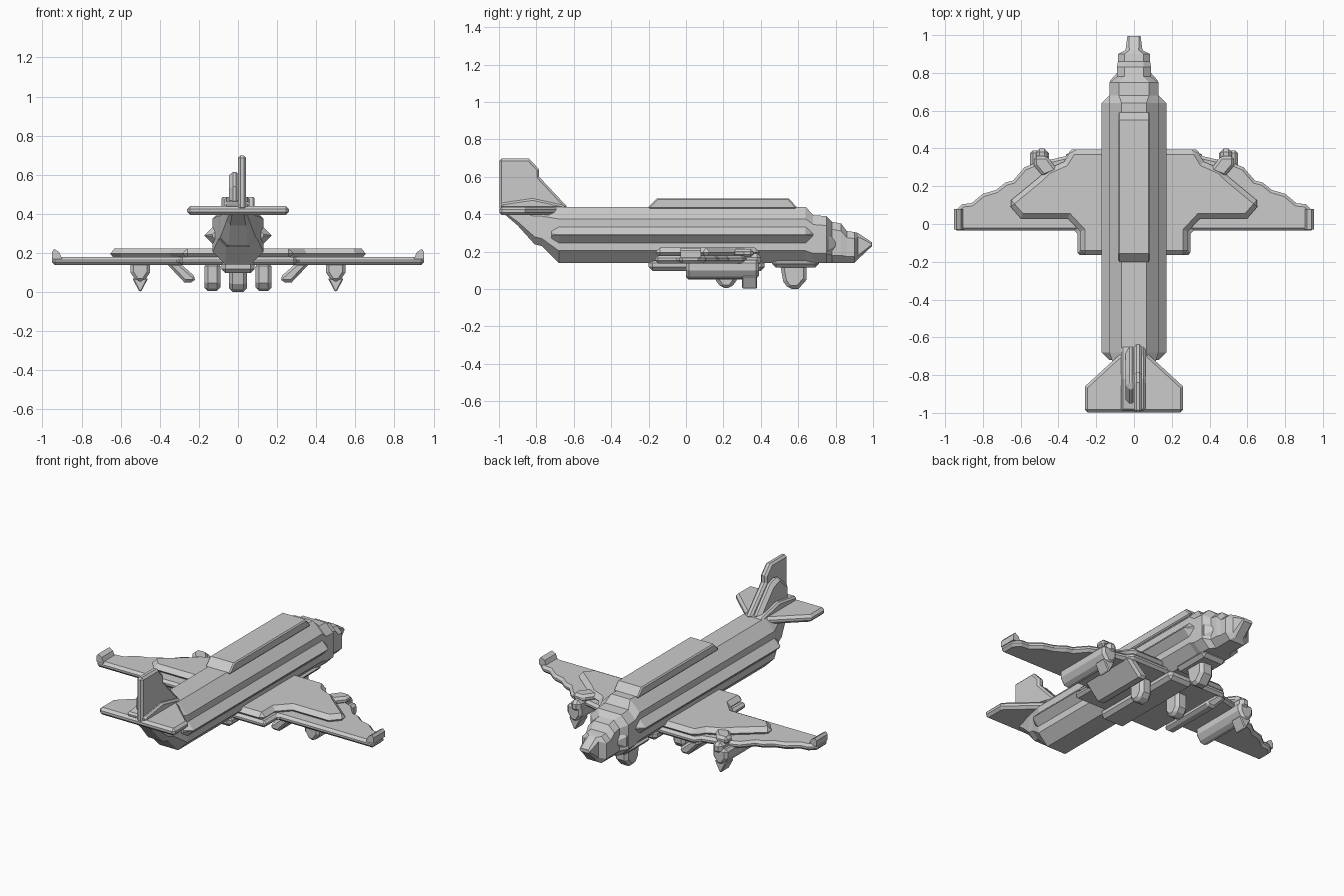
import bpy, bmesh
from mathutils import Vector


def finish(name, bm, bevel=0.0, mirror=False):
    bmesh.ops.recalc_face_normals(bm, faces=bm.faces)
    me = bpy.data.meshes.new(name)
    bm.to_mesh(me)
    bm.free()
    ob = bpy.data.objects.new(name, me)
    bpy.context.collection.objects.link(ob)
    if bevel:
        m = ob.modifiers.new("chamfer", 'BEVEL')
        m.width, m.segments, m.limit_method = bevel, 1, 'ANGLE'
        m.angle_limit = 0.9
    if mirror:
        ob.modifiers.new("mirror", 'MIRROR').use_mirror_merge = False
    return ob


def prism(name, pts, axis, a, b, bevel=0.0, mirror=False):
    """Extrude a 2D outline along an axis from a to b."""
    place = {'x': lambda p, t: (t, p[0], p[1]),
             'y': lambda p, t: (p[0], t, p[1]),
             'z': lambda p, t: (p[0], p[1], t)}[axis]
    bm = bmesh.new()
    lo = [bm.verts.new(place(p, a)) for p in pts]
    hi = [bm.verts.new(place(p, b)) for p in pts]
    bm.faces.new(lo)
    bm.faces.new(hi)
    for i in range(len(pts)):
        j = (i + 1) % len(pts)
        bm.faces.new((lo[i], lo[j], hi[j], hi[i]))
    return finish(name, bm, bevel, mirror)


def loft(name, sections):
    """Join eight-sided sections (y, half width, bottom, top, corner cut)."""
    bm = bmesh.new()
    rings = []
    for y, w, z0, z1, c in sections:
        ring = [(w - c, z0), (w, z0 + c), (w, z1 - c), (w - c, z1),
                (c - w, z1), (-w, z1 - c), (-w, z0 + c), (c - w, z0)]
        rings.append([bm.verts.new((x, y, z)) for x, z in ring])
    for r, s in zip(rings, rings[1:]):
        for i in range(8):
            j = (i + 1) % 8
            bm.faces.new((r[i], r[j], s[j], s[i]))
    bm.faces.new(rings[0])
    bm.faces.new(rings[-1])
    return finish(name, bm)


def both(half):
    """Complete a half outline on the -x side."""
    return half + [(-x, y) for x, y in reversed(half) if x > 0]


def rect(x0, x1, y0, y1):
    return [(x0, y0), (x1, y0), (x1, y1), (x0, y1)]


# Fuselage with tail cone and stepped nose
loft("fuselage", [
    (-0.97, 0.04, 0.40, 0.43, 0.01), (-0.90, 0.06, 0.34, 0.43, 0.02),
    (-0.81, 0.09, 0.24, 0.43, 0.04), (-0.77, 0.10, 0.23, 0.43, 0.04),
    (-0.68, 0.13, 0.14, 0.44, 0.065), (0.64, 0.13, 0.14, 0.44, 0.065),
    (0.68, 0.13, 0.14, 0.395, 0.05), (0.75, 0.13, 0.14, 0.39, 0.05),
    (0.78, 0.09, 0.14, 0.36, 0.04), (0.83, 0.09, 0.14, 0.35, 0.04),
    (0.86, 0.085, 0.14, 0.31, 0.035), (0.90, 0.085, 0.14, 0.305, 0.035),
    (0.92, 0.045, 0.16, 0.30, 0.02), (0.995, 0.035, 0.23, 0.25, 0.009)])
loft("side_bulges", [
    (-0.72, 0.13, 0.25, 0.33, 0.035), (-0.68, 0.172, 0.245, 0.335, 0.044),
    (0.64, 0.172, 0.245, 0.335, 0.044), (0.68, 0.13, 0.25, 0.33, 0.035)])
loft("cheek_fairing", [
    (0.66, 0.13, 0.18, 0.32, 0.03), (0.76, 0.125, 0.18, 0.30, 0.03),
    (0.80, 0.09, 0.20, 0.28, 0.03)])

# Raised spine on the roof
prism("spine", [(-0.20, 0.43), (-0.20, 0.44), (-0.155, 0.485), (0.55, 0.485),
                (0.59, 0.44), (0.59, 0.43)], 'x', -0.085, 0.085, 0.015)

# Wing: stepped leading edge, thicker inner panel, raised tips
prism("wing", both([
    (0, 0.395), (0.33, 0.395), (0.36, 0.36), (0.53, 0.32), (0.58, 0.30),
    (0.64, 0.23), (0.68, 0.22), (0.73, 0.18), (0.80, 0.16), (0.86, 0.11),
    (0.91, 0.105), (0.952, 0.065), (0.952, -0.035), (0.30, -0.035),
    (0.30, -0.165), (0, -0.165)]), 'z', 0.138, 0.18, 0.015)
prism("inner_wing_panel", both([
    (0, 0.395), (0.33, 0.395), (0.37, 0.33), (0.46, 0.29), (0.50, 0.25),
    (0.67, 0.11), (0.60, 0.03), (0.35, 0.03), (0.285, -0.04),
    (0.285, -0.165), (0, -0.165)]), 'z', 0.17, 0.222, 0.03)
prism("wing_tip", [(0.90, 0.17), (0.952, 0.17), (0.952, 0.205),
                   (0.94, 0.22), (0.915, 0.205)], 'y', -0.03, 0.08, mirror=True)
prism("leading_edge_block", [(0.40, 0.28), (0.46, 0.36), (0.53, 0.36),
                             (0.53, 0.31), (0.48, 0.25)],
      'z', 0.17, 0.215, 0.015, True)

# Tailplane and fin
prism("tailplane", both([(0.02, -0.64), (0.26, -0.86), (0.26, -0.998),
                         (0, -0.998)]), 'z', 0.395, 0.44, 0.015)
prism("fin", [(-0.998, 0.42), (-0.998, 0.698), (-0.84, 0.698), (-0.785, 0.64),
              (-0.785, 0.60), (-0.63, 0.435)], 'x', 0.0, 0.042, 0.012)
prism("fin_base", [(-0.95, 0.42), (-0.95, 0.54), (-0.86, 0.62), (-0.79, 0.60),
                   (-0.64, 0.435)], 'x', -0.045, 0.01, 0.02)
prism("fin_root", [(-0.99, 0.43), (-0.99, 0.46), (-0.82, 0.485), (-0.66, 0.45),
                   (-0.64, 0.43)], 'x', -0.07, 0.06, 0.02)

# Belly fairing
prism("belly_fairing", rect(-0.085, 0.085, -0.20, 0.42), 'z', 0.098, 0.16, 0.02)

# Outer pods, each with a keel spike near the front
prism("outer_pod", [(0.45, 0.155), (0.45, 0.10), (0.48, 0.055), (0.52, 0.055),
                    (0.55, 0.10), (0.55, 0.155)], 'y', 0.0, 0.39, 0.015, True)
prism("pod_nose", rect(0.455, 0.52, 0.27, 0.40), 'z', 0.12, 0.19, 0.02, True)
prism("pod_keel", [(0.46, 0.07), (0.495, 0.003), (0.505, 0.003), (0.54, 0.07)],
      'y', 0.30, 0.38, 0.01, True)

# Inner pods hanging at a slant
prism("inner_pod", [(0.30, 0.15), (0.215, 0.075), (0.225, 0.05), (0.275, 0.05),
                    (0.37, 0.15)], 'y', 0.0, 0.38, 0.015, True)

# Landing gear
prism("main_gear", [(0.16, 0.15), (0.16, 0.045), (0.19, 0.005), (0.24, 0.005),
                    (0.27, 0.045), (0.27, 0.15)], 'x', 0.09, 0.172, 0.018, True)
prism("nose_gear", [(0.50, 0.15), (0.52, 0.04), (0.55, 0.0), (0.60, 0.0),
                    (0.645, 0.05), (0.645, 0.15)], 'x', -0.045, 0.045, 0.018)
prism("nose_gear_bay", rect(-0.085, 0.085, 0.46, 0.71), 'z', 0.115, 0.16, 0.02)
